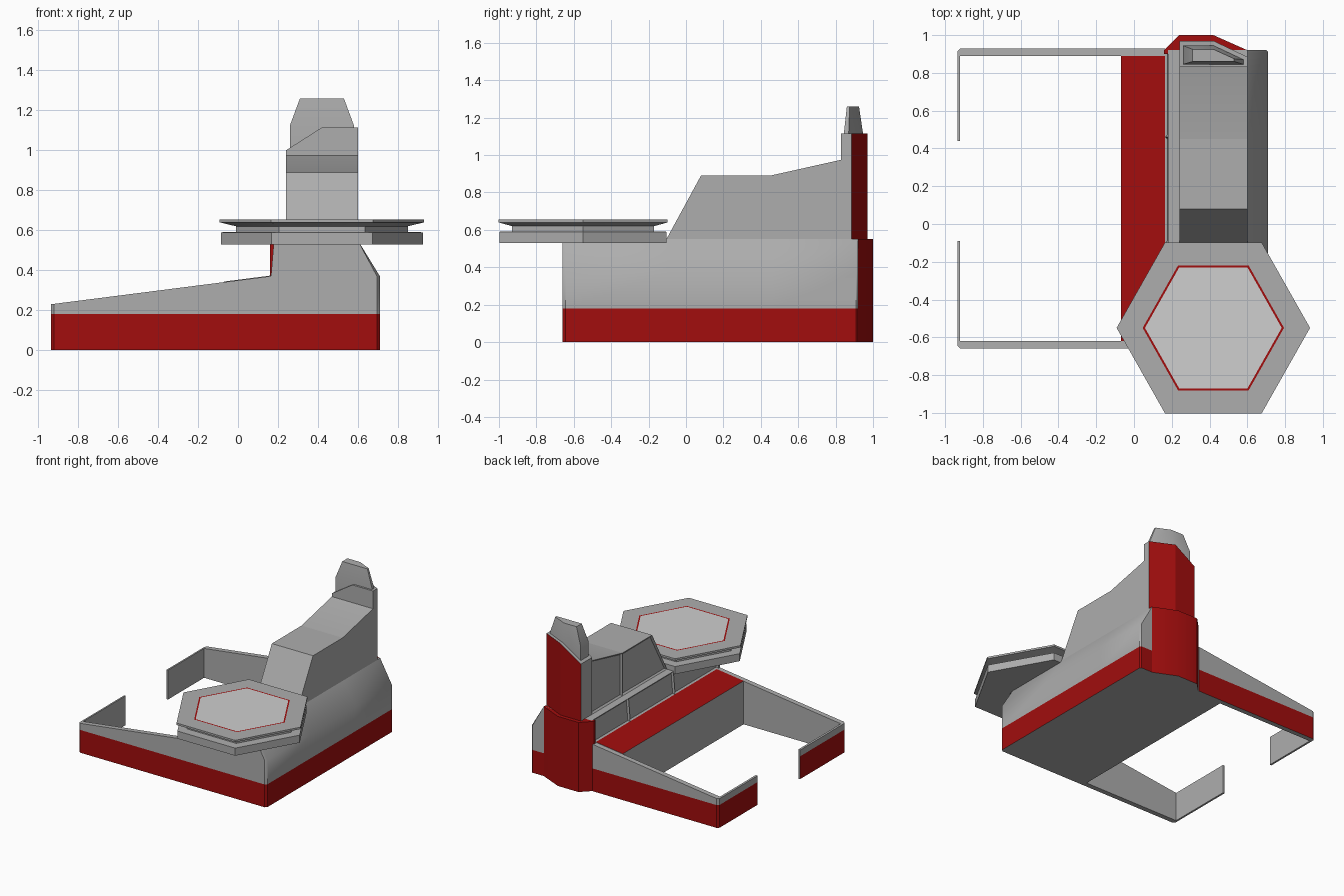
import bpy, bmesh, math
from mathutils import Vector

if "Cube" in bpy.data.objects:
    bpy.data.objects.remove(bpy.data.objects["Cube"])


def material(name, rgb):
    m = bpy.data.materials.new(name)
    m.diffuse_color = (*rgb, 1)
    m.use_nodes = True
    m.node_tree.nodes["Principled BSDF"].inputs["Base Color"].default_value = m.diffuse_color
    return m


MATS = [material("hull_grey", (0.42, 0.42, 0.42)),
        material("deep_red", (0.36, 0.004, 0.004)),
        material("pad_light_grey", (0.62, 0.62, 0.62))]
GREY, RED, LIGHT = 0, 1, 2


def loft(name, loops, paint=None, cuts=(), panels=None):
    """Skin closed loops, slice along planes, press in panels, colour faces by rule."""
    bm = bmesh.new()
    rings = [[bm.verts.new(p) for p in loop] for loop in loops]
    n = len(rings[0])
    for a, b in zip(rings, rings[1:]):
        for i in range(n):
            j = (i + 1) % n
            bm.faces.new((a[i], a[j], b[j], b[i]))
    bm.faces.new(rings[0][::-1])
    bm.faces.new(rings[-1])
    bmesh.ops.recalc_face_normals(bm, faces=bm.faces)
    for point, normal in cuts:
        bmesh.ops.bisect_plane(bm, geom=bm.verts[:] + bm.edges[:] + bm.faces[:],
                               plane_co=point, plane_no=normal)
    bm.normal_update()
    if panels:
        bmesh.ops.inset_individual(bm, faces=[f for f in bm.faces if panels(f)],
                                   thickness=0.018, depth=-0.012)
        bm.normal_update()
    if paint:
        for f in bm.faces:
            f.material_index = paint(f)
    me = bpy.data.meshes.new(name)
    bm.to_mesh(me)
    bm.free()
    for m in MATS:
        me.materials.append(m)
    me.shade_smooth()
    me.set_sharp_from_angle(angle=math.radians(35))
    ob = bpy.data.objects.new(name, me)
    bpy.context.collection.objects.link(ob)
    return ob


def prism(name, plan, bottom, top, **kw):
    """Extrude a plan upward; bottom and top are heights as functions of x."""
    return loft(name, [[(x, y, h(x)) for x, y in plan] for h in (bottom, top)], **kw)


def flat(z):
    return lambda x: z


def gunwale(x):
    return 0.23 + 0.14 * (x + 0.935) / 1.095


WATERLINE = ((0, 0, 0.18), (0, 0, 1))


def below_line(f):
    return f.calc_center_median().z < 0.18


# Main hull: cross-section run front to back, with small end chamfers
section = [(-0.07, 0), (0.71, 0), (0.71, 0.37), (0.60, 0.55),
           (0.18, 0.55), (0.165, 0.37), (-0.07, 0.34)]


def hull_loop(y, xmax):
    return [(min(x, xmax), y, z) for x, z in section]


def hull_paint(f):
    outer = f.normal.x > 0.3 or abs(f.normal.y) > 0.5
    return RED if outer and below_line(f) else GREY


loft("main_hull",
     [hull_loop(-0.66, 0.695), hull_loop(-0.645, 0.71), hull_loop(0.91, 0.71), hull_loop(0.92, 0.70)],
     paint=hull_paint,
     cuts=[WATERLINE, ((0, 0.46, 0), (0, 1, 0)), ((0, -0.1, 0), (0, 1, 0))],
     panels=lambda f: f.normal.x < -0.9 and f.calc_center_median().z > 0.4 and f.calc_area() > 0.01)

# Red side deck, following the slope of the side walls
prism("side_deck", [(-0.07, -0.62), (0.165, -0.62), (0.165, 0.89), (-0.07, 0.89)],
      lambda x: gunwale(x) - 0.005, lambda x: gunwale(x) + 0.003, paint=lambda f: RED if f.normal.z > 0.5 else GREY)

# Thin bay walls: mirrored about the bay's middle, with short returns
MID = 0.135
for name, s, end in (("rear_bay_wall", 1, 0.44), ("front_bay_wall", -1, -0.09)):
    plan = [(0.165, 0.795), (-0.92, 0.795), (-0.935, 0.78), (-0.935, (end - MID) * s),
            (-0.92, (end - MID) * s), (-0.92, 0.755), (0.165, 0.755)]

    def wall_paint(f, s=s):
        outside = f.normal.y * s > 0.5 and f.calc_center_median().y * s > MID * s + 0.77
        outside = outside or f.normal.x < -0.5
        return RED if outside and below_line(f) else GREY

    prism(name, [(x, MID + s * y) for x, y in plan], flat(0), gunwale,
          paint=wall_paint, cuts=[WATERLINE])

# Superstructure with stepped roof and recessed panels on the bay side
profile = [(-0.105, 0.55), (0.08, 0.89), (0.45, 0.89), (0.83, 0.975), (0.83, 0.55)]
loft("superstructure", [[(x, y, z) for y, z in profile] for x in (0.24, 0.60)],
     cuts=[((0, 0.45, 0), (0, 1, 0))], panels=lambda f: f.normal.x < -0.9)

# Red stern block
prism("stern_block", [(0.16, 0.90), (0.60, 0.90), (0.60, 0.92), (0.42, 1.0), (0.24, 1.0), (0.16, 0.92)],
      flat(0), flat(0.55), paint=lambda f: RED if f.normal.z > -0.5 else GREY)

# Tower with a red back and a sloping left top
halves = {
    "tower_left": [(0.24, 0.83), (0.42, 0.83), (0.42, 0.97), (0.24, 0.97)],
    "tower_right": [(0.42, 0.83), (0.60, 0.83), (0.60, 0.885), (0.42, 0.97)],
}
for name, plan in halves.items():
    prism(name, plan, flat(0.5), lambda x: min(1.115, 1.0 + 0.115 * (x - 0.24) / 0.18),
          paint=lambda f: RED if f.normal.y > 0.3 else GREY)

# Tapered funnel cap
base = [(0.26, 0.845), (0.58, 0.845), (0.58, 0.87), (0.42, 0.945), (0.26, 0.945)]
top = [(0.31, 0.86), (0.53, 0.86), (0.53, 0.875), (0.42, 0.925), (0.31, 0.925)]
loft("funnel_cap", [[(x, y, z) for x, y in plan]
                    for plan, z in ((base, 1.0), (base, 1.125), (top, 1.26))])

# Hexagonal landing pad with red outline and light centre
CX, CY = 0.42, -0.55


def hexagon(r, z):
    return [(CX + r * math.cos(i * math.pi / 3), CY + r * math.sin(i * math.pi / 3) * 1.02, z)
            for i in range(6)]


def pad_paint(f):
    if f.normal.z < 0.9 or f.calc_center_median().z < 0.65:
        return GREY
    r = max((v.co - Vector((CX, CY, v.co.z))).length for v in f.verts)
    return LIGHT if r < 0.372 else RED if r < 0.386 else GREY


loft("landing_pad", [hexagon(r, z) for r, z in (
    (0.505, 0.53), (0.505, 0.59), (0.43, 0.592), (0.43, 0.62),
    (0.512, 0.64), (0.512, 0.655), (0.374, 0.655), (0.362, 0.655))], paint=pad_paint)
